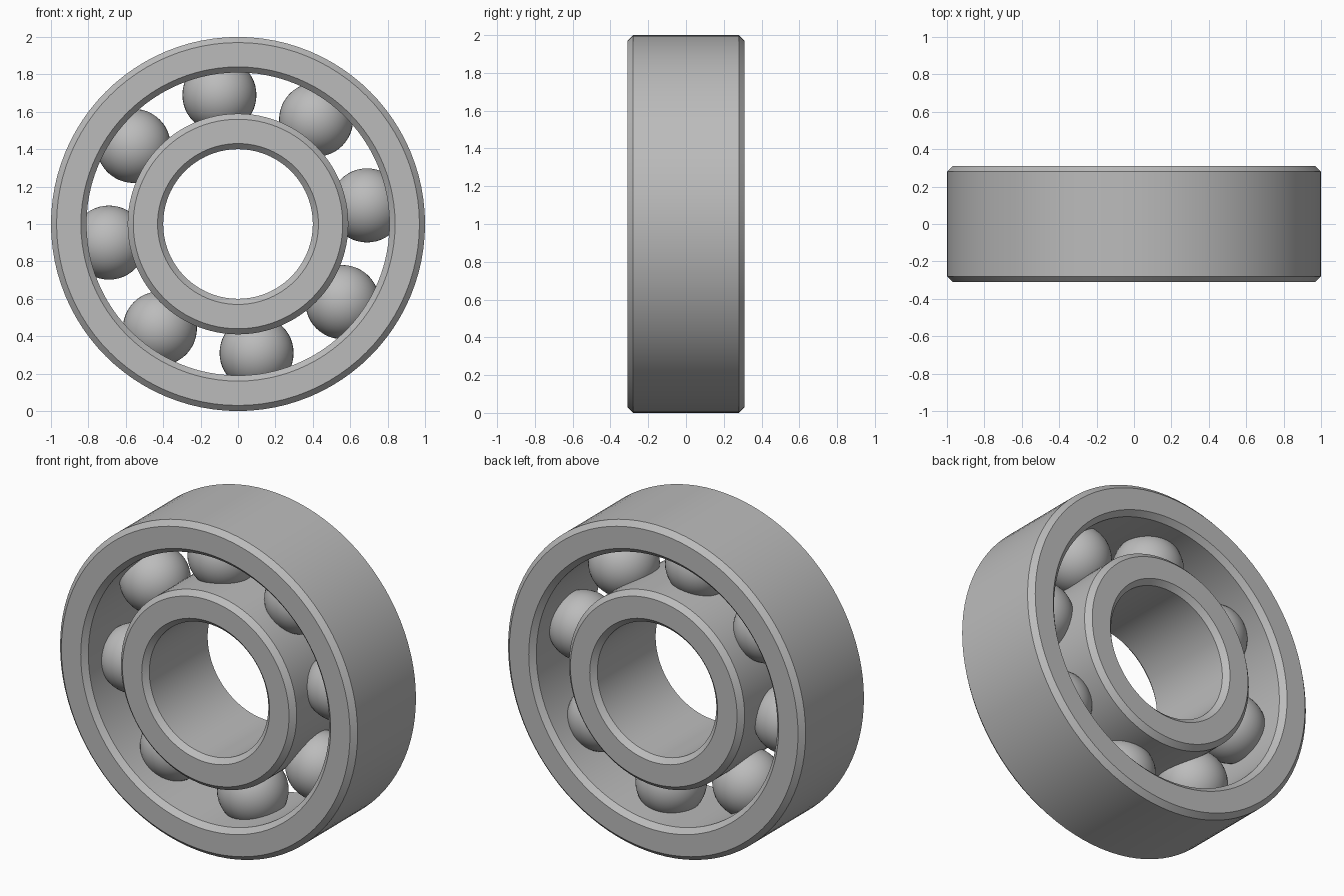
import bpy, bmesh, math
from mathutils import Matrix, Vector

cube = bpy.data.objects.get("Cube")
if cube:
    bpy.data.objects.remove(cube, do_unlink=True)

steel = bpy.data.materials.new("steel grey")
steel.use_nodes = True
COLOUR = (0.5, 0.5, 0.5, 1)
steel.diffuse_color = COLOUR
steel.node_tree.nodes["Principled BSDF"].inputs["Base Color"].default_value = COLOUR

CENTRE = Vector((0, 0, 1))
HALF_WIDTH = 0.31
CHAMFER = 0.03


def finish(name, bm):
    """Turn a bmesh into a smooth-shaded steel object."""
    bmesh.ops.recalc_face_normals(bm, faces=bm.faces)
    mesh = bpy.data.meshes.new(name)
    bm.to_mesh(mesh)
    bm.free()
    mesh.materials.append(steel)
    obj = bpy.data.objects.new(name, mesh)
    obj.location = CENTRE
    bpy.context.collection.objects.link(obj)
    bpy.ops.object.select_all(action="DESELECT")
    obj.select_set(True)
    bpy.context.view_layer.objects.active = obj
    bpy.ops.object.shade_smooth_by_angle(angle=math.radians(30))
    return obj


def ring(name, inner, outer, segments=96):
    """Spin a chamfered rectangle around the y axis."""
    w, c = HALF_WIDTH, CHAMFER
    profile = [(inner, c - w), (inner + c, -w), (outer - c, -w), (outer, c - w),
               (outer, w - c), (outer - c, w), (inner + c, w), (inner, w - c)]
    bm = bmesh.new()
    verts = [bm.verts.new((r, y, 0)) for r, y in profile]
    edges = [bm.edges.new((a, b)) for a, b in zip(verts, verts[1:] + verts[:1])]
    bmesh.ops.spin(bm, geom=verts + edges, cent=(0, 0, 0), axis=(0, 1, 0),
                   angle=math.tau, steps=segments, use_merge=True)
    bmesh.ops.remove_doubles(bm, verts=bm.verts, dist=1e-5)
    return finish(name, bm)


# Races
ring("outer_race", 0.81, 1.0)
ring("inner_race", 0.40, 0.59)

# Balls, evenly spaced between the races
BALLS = 8
for i in range(BALLS):
    angle = math.radians(8.2) + math.tau * i / BALLS
    bm = bmesh.new()
    place = Matrix.Translation((0.697 * math.cos(angle), 0, 0.697 * math.sin(angle)))
    bmesh.ops.create_uvsphere(bm, u_segments=40, v_segments=24, radius=0.198, matrix=place)
    finish(f"ball_{i + 1}", bm)
